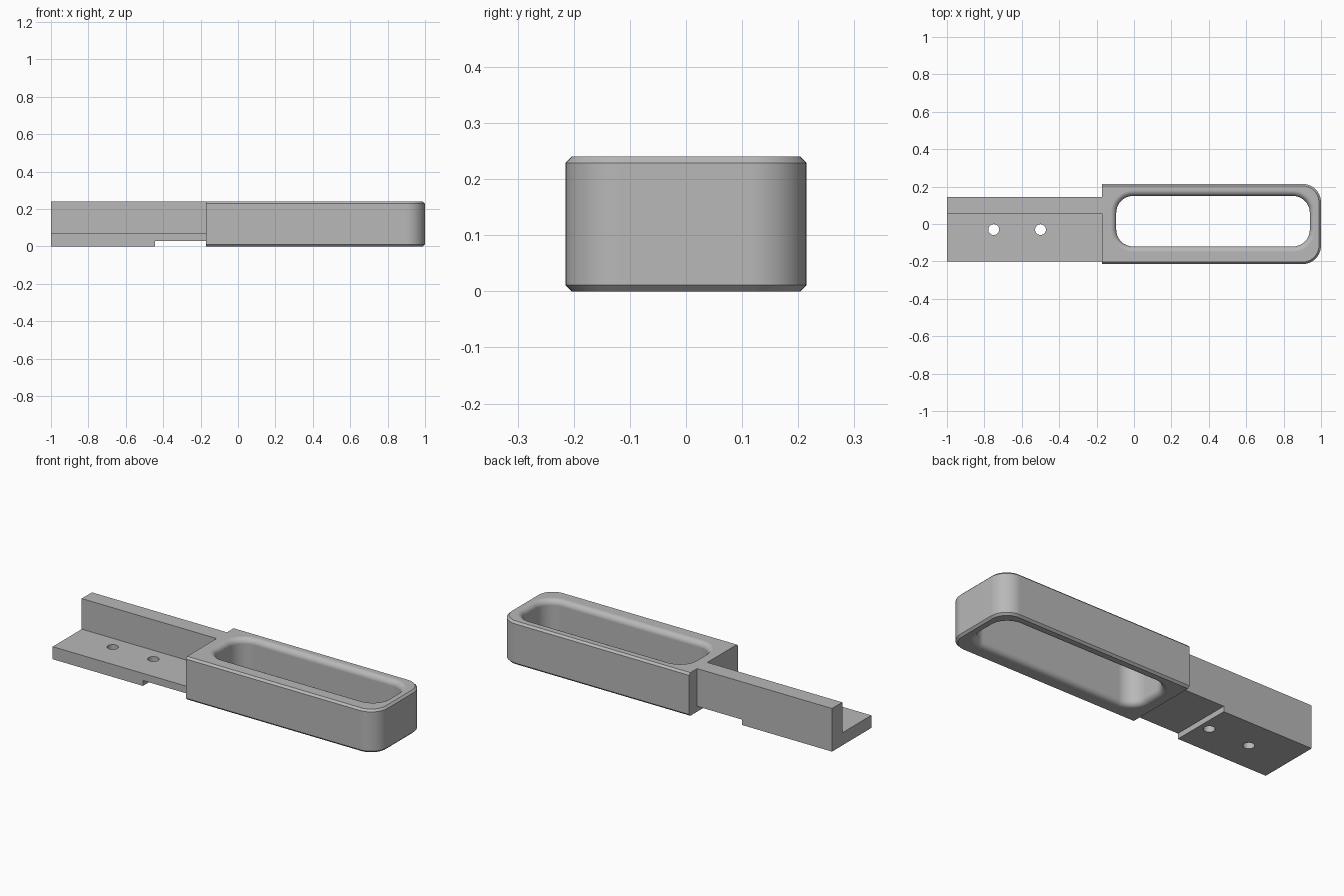
import bpy
import bmesh
from math import sin, cos, pi

if "Cube" in bpy.data.objects:
    bpy.data.objects.remove(bpy.data.objects["Cube"], do_unlink=True)

HEIGHT = 0.24
JOINT = -0.17      # where the tang meets the grip

grey = bpy.data.materials.new("plain grey")
grey.use_nodes = True
colour = (0.48, 0.48, 0.48, 1)
grey.diffuse_color = colour
grey.node_tree.nodes["Principled BSDF"].inputs["Base Color"].default_value = colour


def rounded_rect(x0, x1, y0, y1, left_r, right_r, steps=10):
    """Counter-clockwise outline; a radius of zero gives a sharp corner."""
    points = []
    corners = [(x1, y1, -1, -1, right_r), (x0, y1, 1, -1, left_r),
               (x0, y0, 1, 1, left_r), (x1, y0, -1, 1, right_r)]
    for i, (x, y, sx, sy, r) in enumerate(corners):
        if r == 0:
            points.append((x, y))
            continue
        for k in range(steps + 1):
            a = (i + k / steps) * pi / 2
            points.append((x + sx * r + r * cos(a), y + sy * r + r * sin(a)))
    return points


def loft(name, rings):
    """Solid through matching rings of 3D points, closed at both ends."""
    bm = bmesh.new()
    loops = [[bm.verts.new(p) for p in ring] for ring in rings]
    for low, high in zip(loops, loops[1:]):
        for i in range(len(low)):
            j = (i + 1) % len(low)
            bm.faces.new((low[i], low[j], high[j], high[i]))
    bm.faces.new(loops[0][::-1])
    bm.faces.new(loops[-1])
    bmesh.ops.recalc_face_normals(bm, faces=bm.faces)
    mesh = bpy.data.meshes.new(name)
    bm.to_mesh(mesh)
    bm.free()
    mesh.materials.append(grey)
    obj = bpy.data.objects.new(name, mesh)
    bpy.context.collection.objects.link(obj)
    return obj


def select(obj):
    bpy.ops.object.select_all(action="DESELECT")
    obj.select_set(True)
    bpy.context.view_layer.objects.active = obj


def cut(obj, cutter):
    cutter.hide_render = True
    mod = obj.modifiers.new("cut", "BOOLEAN")
    mod.operation = "DIFFERENCE"
    mod.solver = "EXACT"
    mod.object = cutter
    select(obj)
    bpy.ops.object.modifier_apply(modifier=mod.name)
    bpy.data.objects.remove(cutter, do_unlink=True)


def at_height(outline, z):
    return [(x, y, z) for x, y in outline]


# Grip body: chamfered top and bottom on every side but the joint
def grip_outline(inset):
    return rounded_rect(JOINT, 1 - inset, -0.215 + inset, 0.215 - inset,
                        0, 0.1 - inset)


c = 0.011
grip = loft("grip", [at_height(grip_outline(i), z) for i, z in
                     ((c, 0), (0, c), (0, HEIGHT - c), (c, HEIGHT))])


# Finger slot: straight walls with a rolled lip at both ends
def slot_outline(grow):
    r = 0.09 + grow
    return rounded_rect(-0.095 - grow, 0.94 + grow, -0.12 - grow, 0.15 + grow, r, r)


lip = 0.03
steps = 8
lower = []
for k in range(steps + 1):
    a = k / steps * pi / 2
    lower.append((lip * (1 - sin(a)), lip * (1 - cos(a))))
# lower runs from the open mouth to the straight wall
lower = [(lip * (1 - sin(k / steps * pi / 2)), lip * (1 - cos(k / steps * pi / 2)))
         for k in range(steps + 1)]
upper = [(g, HEIGHT - z) for g, z in reversed(lower)]
profile = [(lip, -0.05)] + lower + upper + [(lip, HEIGHT + 0.05)]
# the mouth is tangent to the face, the wall is vertical
profile = [(g, z) for g, z in profile]


def lip_ring(k):
    a = k / steps * pi / 2
    return lip * (1 - sin(a)), lip * (1 - cos(a))


cut(grip, loft("slot_cutter", [at_height(slot_outline(g), z) for g, z in profile]))

# Tang: L-shaped section with a shallow relief underneath near the grip
section = [(-0.2, 0), (0.145, 0), (0.145, HEIGHT), (0.055, HEIGHT),
           (0.055, 0.07), (-0.2, 0.07)]
tang = loft("tang", [[(x, y, z) for y, z in section] for x in (-1, JOINT)])
relief = rounded_rect(-0.445, JOINT + 0.1, -0.3, 0.3, 0, 0)
cut(tang, loft("relief_cutter", [at_height(relief, z) for z in (-0.1, 0.03)]))

# Two screw holes through the plate
for x in (-0.75, -0.5):
    hole = [(x + 0.029 * cos(i * pi / 16), -0.03 + 0.029 * sin(i * pi / 16))
            for i in range(32)]
    cut(tang, loft("hole_cutter", [at_height(hole, z) for z in (-0.1, 0.15)]))

for obj in (grip, tang):
    select(obj)
    bpy.ops.object.shade_smooth_by_angle(angle=pi / 6)
    obj.modifiers.new("even shading", "WEIGHTED_NORMAL").keep_sharp = True
